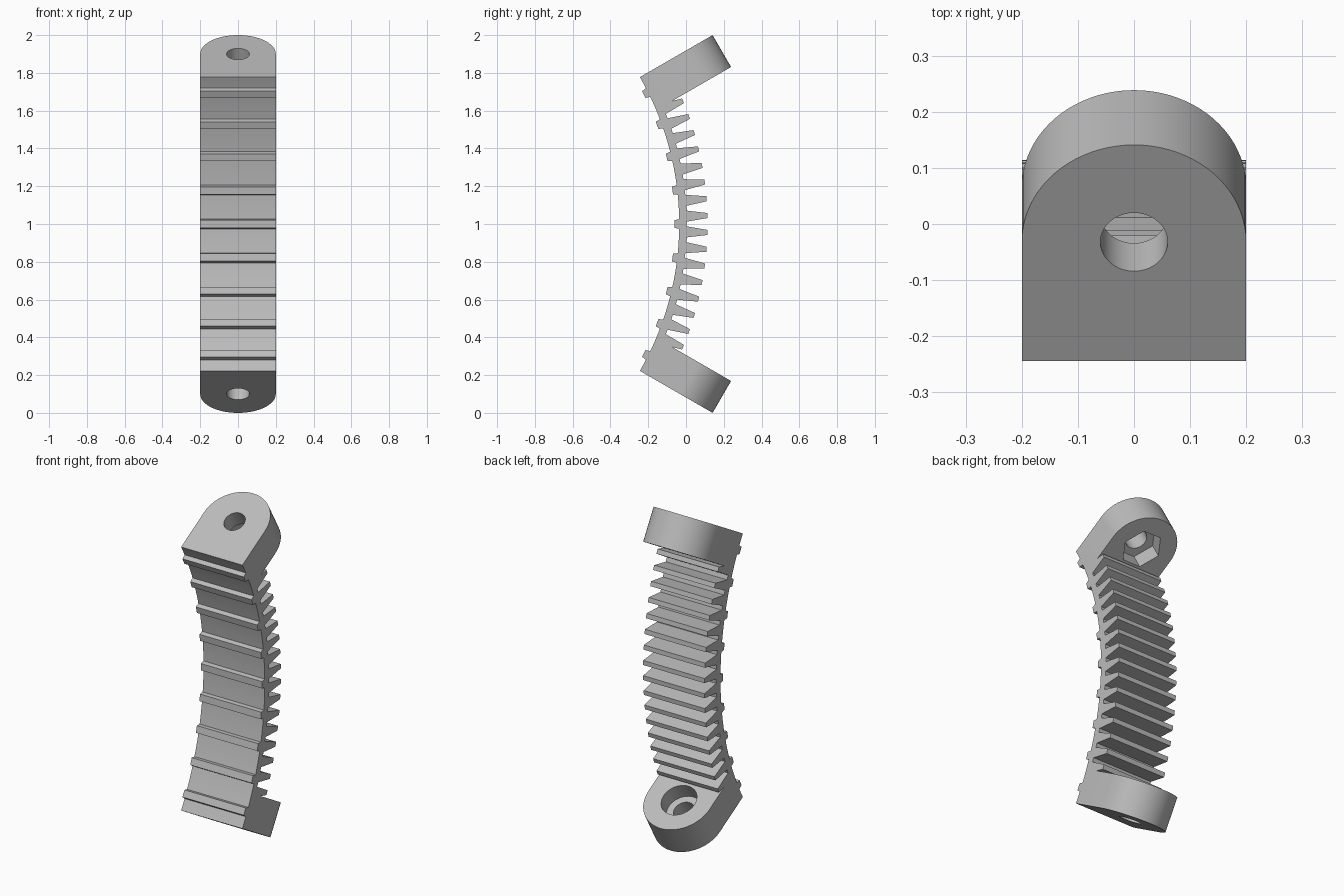
import bpy
import bmesh
from math import sin, cos, pi, radians
from mathutils import Vector

cube = bpy.data.objects.get("Cube")
if cube:
    bpy.data.objects.remove(cube, do_unlink=True)

RADIUS = 1.555          # inner radius of the bowed strip
CENTRE_Y = -1.591       # arc centre
HALF_WIDTH = 0.2
END = radians(30)       # half angle of the bow
LUG_LENGTH, LUG_THICK = 0.445, 0.195
BORE_U = LUG_LENGTH - HALF_WIDTH
POCKET = 0.095

grey = bpy.data.materials.new("light_grey")
grey.use_nodes = True
grey.diffuse_color = (0.5, 0.5, 0.5, 1)
grey.node_tree.nodes["Principled BSDF"].inputs["Base Color"].default_value = (0.5, 0.5, 0.5, 1)


def prism(name, points, offset):
    """Extrude a closed outline of 3D points along an offset."""
    bm = bmesh.new()
    face = bm.faces.new([bm.verts.new(p) for p in points])
    new = bmesh.ops.extrude_face_region(bm, geom=[face])["geom"]
    verts = [v for v in new if isinstance(v, bmesh.types.BMVert)]
    bmesh.ops.translate(bm, verts=verts, vec=offset)
    bmesh.ops.recalc_face_normals(bm, faces=bm.faces)
    mesh = bpy.data.meshes.new(name)
    bm.to_mesh(mesh)
    bm.free()
    mesh.materials.append(grey)
    obj = bpy.data.objects.new(name, mesh)
    bpy.context.collection.objects.link(obj)
    return obj


def activate(obj):
    bpy.ops.object.select_all(action="DESELECT")
    obj.select_set(True)
    bpy.context.view_layer.objects.active = obj


def cut(obj, cutter):
    activate(obj)
    mod = obj.modifiers.new("cut", "BOOLEAN")
    mod.operation = "DIFFERENCE"
    mod.solver = "EXACT"
    mod.object = cutter
    bpy.ops.object.modifier_apply(modifier=mod.name)


def polar(r, deg):
    a = radians(deg)
    return Vector((-HALF_WIDTH, CENTRE_Y + r * cos(a), 1 + r * sin(a)))


def arc(r, a, b, steps=4):
    return [polar(r, a + (b - a) * i / steps) for i in range(steps + 1)]


# Bowed strip: ridges along the inner arc, teeth along the outer arc
outline = []
angle = -30
for k in range(-4, 5):
    mid = k * 6.65
    outline += arc(RADIUS, angle, mid - 0.95)
    outline += [polar(RADIUS - 0.025, mid - 0.75), polar(RADIUS - 0.025, mid + 0.75)]
    angle = mid + 0.95
outline += arc(RADIUS, angle, 30)

ROOT, TIP = RADIUS + 0.04, RADIUS + 0.15
outline.append(polar(ROOT, 30))
for k in range(16):
    mid = 22.5 - 3 * k
    outline += [polar(ROOT, mid + 1.05), polar(TIP, mid + 0.45),
                polar(TIP, mid - 0.45), polar(ROOT, mid - 1.05)]
outline.append(polar(ROOT, -30))
strip = prism("bowed_strip", outline, Vector((2 * HALF_WIDTH, 0, 0)))


def build_lug(name, side, pocket_sides, pocket_radius):
    """Rounded end lug with a bore and a pocket in its inner face."""
    origin = Vector((0, CENTRE_Y + RADIUS * cos(END), 1 + side * RADIUS * sin(END)))
    out = Vector((0, cos(END), side * sin(END)))
    inward = Vector((0, sin(END), -side * cos(END)))

    def place(x, u, w):
        return origin + Vector((x, 0, 0)) + out * u + inward * w

    def ring(radius, count, w):
        return [place(radius * cos(2 * pi * i / count),
                      BORE_U + radius * sin(2 * pi * i / count), w) for i in range(count)]

    plan = [place(-HALF_WIDTH, 0, 0), place(HALF_WIDTH, 0, 0)]
    plan += [place(HALF_WIDTH * cos(pi * i / 40), BORE_U + HALF_WIDTH * sin(pi * i / 40), 0)
             for i in range(41)]
    lug = prism(name, plan, inward * LUG_THICK)

    bore = prism("bore_cutter", ring(0.06, 40, -0.05), inward * 0.2)
    pocket = prism("pocket_cutter", ring(pocket_radius, pocket_sides, LUG_THICK - POCKET),
                   inward * (POCKET + 0.05))
    cut(lug, bore)
    cut(lug, pocket)
    cut(strip, pocket)
    for cutter in (bore, pocket):
        bpy.data.objects.remove(cutter, do_unlink=True)
    return lug


# End lugs: hexagonal nut pocket above, round bolt-head pocket below
upper = build_lug("upper_lug", 1, 6, 0.115)
lower = build_lug("lower_lug", -1, 40, 0.1)

for part in (strip, upper, lower):
    activate(part)
    bpy.ops.object.shade_smooth_by_angle(angle=radians(25))
